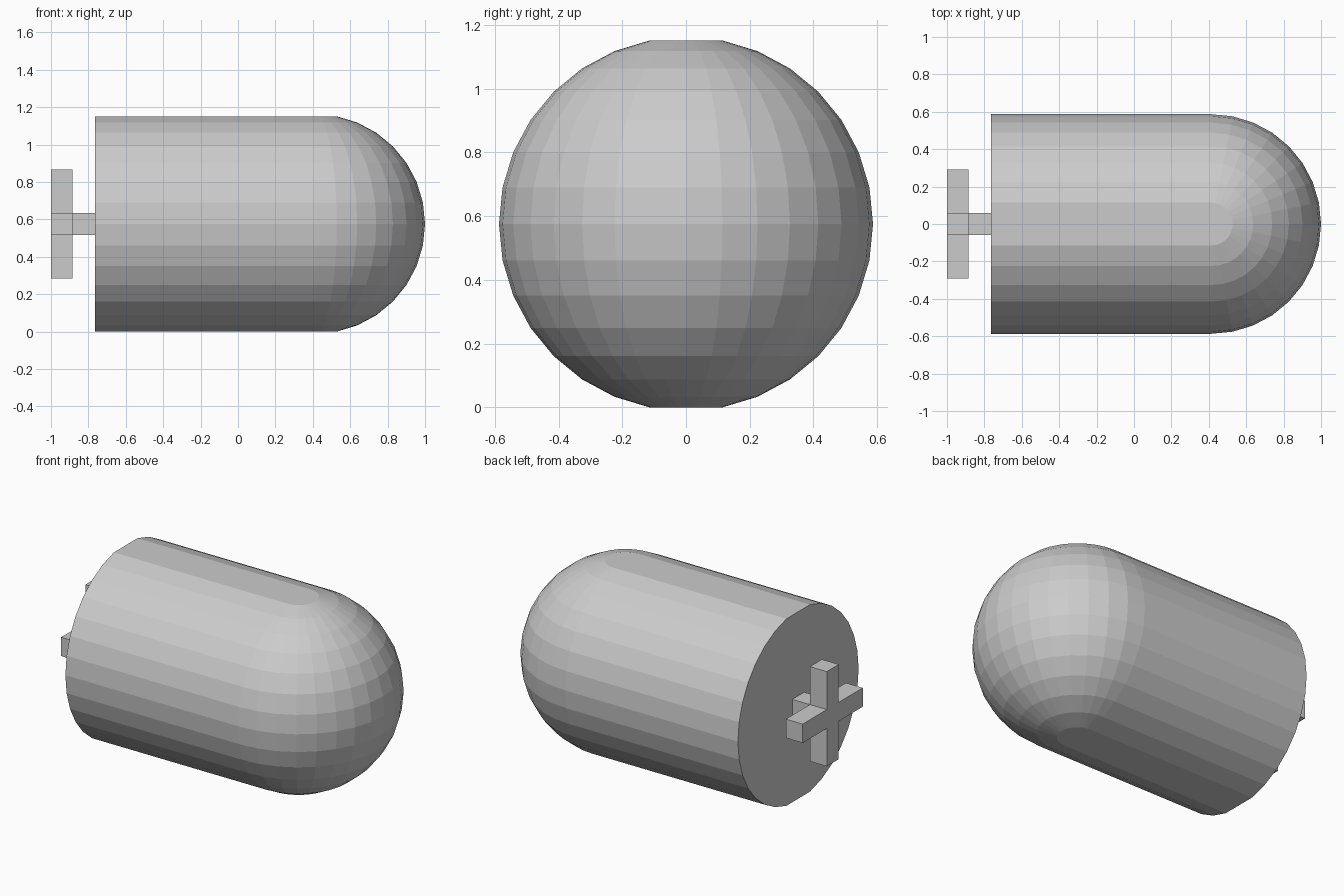
import bpy, bmesh
from math import sin, cos, pi

if "Cube" in bpy.data.objects:
    bpy.data.objects.remove(bpy.data.objects["Cube"])

RADIUS = 0.587
STEP = pi / 16                      # facet angle of the rounded nose
DOME_X = 0.413                      # where the nose starts
BACK_X = -0.765
MID_Z = RADIUS * cos(STEP)          # the body rests on its flat underside

grey = bpy.data.materials.new("light grey")
grey.use_nodes = True
grey.diffuse_color = (0.6, 0.6, 0.6, 1)
grey.node_tree.nodes["Principled BSDF"].inputs["Base Color"].default_value = grey.diffuse_color


def finish(name, bm):
    bmesh.ops.recalc_face_normals(bm, faces=bm.faces)
    mesh = bpy.data.meshes.new(name)
    bm.to_mesh(mesh)
    bm.free()
    mesh.materials.append(grey)
    obj = bpy.data.objects.new(name, mesh)
    bpy.context.collection.objects.link(obj)
    return obj


# Barrel and rounded nose: stacked U-shaped rings with flat top and bottom
bm = bmesh.new()
rings = []
for i in range(-7, 8):
    r, z = RADIUS * cos(i * STEP), MID_Z + RADIUS * sin(i * STEP)
    plan = [(BACK_X, -r)]
    plan += [(DOME_X + r * cos(j * STEP), r * sin(j * STEP)) for j in range(-8, 9)]
    plan += [(BACK_X, r)]
    rings.append([bm.verts.new((x, y, z)) for x, y in plan])
for low, high in zip(rings, rings[1:]):
    for k in range(len(low) - 1):
        bm.faces.new((low[k], low[k + 1], high[k + 1], high[k]))
bm.faces.new(rings[0])
bm.faces.new(rings[-1])
bm.faces.new([ring[0] for ring in rings] + [ring[-1] for ring in reversed(rings)])
finish("rounded_body", bm)


# Cross-shaped handle and its square stem, extruded along x
def extrude_profile(name, profile, x0, x1):
    bm = bmesh.new()
    face = bm.faces.new([bm.verts.new((x0, y, MID_Z + z)) for y, z in profile])
    out = bmesh.ops.extrude_face_region(bm, geom=[face], use_keep_orig=True)
    moved = [v for v in out["geom"] if isinstance(v, bmesh.types.BMVert)]
    bmesh.ops.translate(bm, verts=moved, vec=(x1 - x0, 0, 0))
    return finish(name, bm)


half, reach = 0.058, 0.292
corner = [(reach, -half), (reach, half), (half, half)]
cross = []
for turn in range(4):
    cross += corner
    corner = [(-z, y) for y, z in corner]
square = [(half, -half), (half, half), (-half, half), (-half, -half)]
extrude_profile("cross_handle", cross, -1.0, -0.885)
extrude_profile("handle_stem", square, -0.885, BACK_X)
